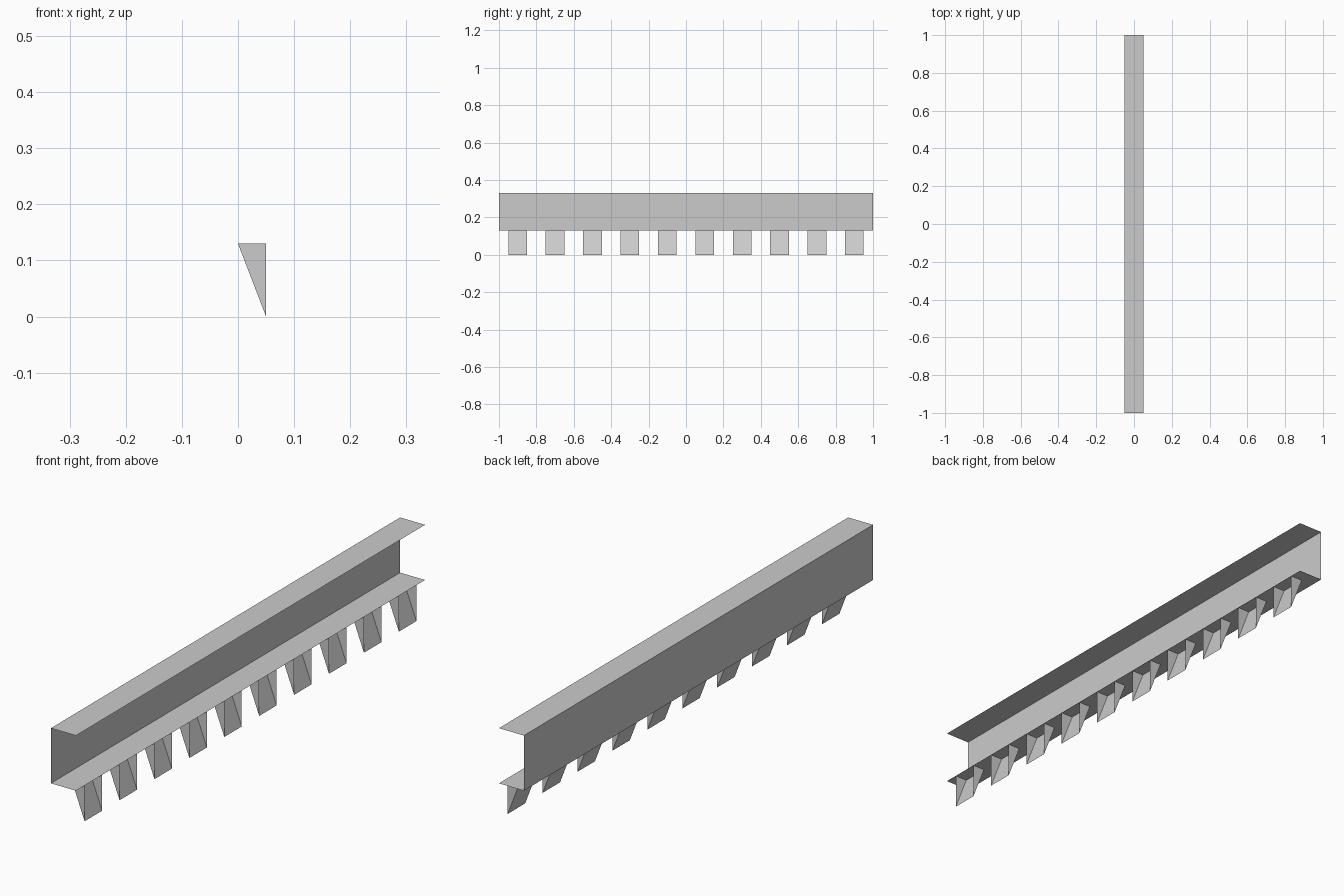
import bpy
import bmesh

cube = bpy.data.objects.get("Cube")
if cube:
    bpy.data.objects.remove(cube, do_unlink=True)

HALF_WIDTH, HALF_LENGTH = 0.05, 1.0
SHELF, TOP = 0.13, 0.33
TEETH, PITCH, TOOTH_HALF = 10, 0.2, 0.05

grey = bpy.data.materials.new("light_grey")
grey.use_nodes = True
colour = (0.6, 0.6, 0.6, 1)
grey.diffuse_color = colour
grey.node_tree.nodes["Principled BSDF"].inputs["Base Color"].default_value = colour


def sheet(name, profile, y0, y1, capped=False):
    """Sweep an open (x, z) profile along y as a thin sheet, with optional end plates."""
    bm = bmesh.new()
    near = [bm.verts.new((x, y0, z)) for x, z in profile]
    far = [bm.verts.new((x, y1, z)) for x, z in profile]
    for i in range(len(profile) - 1):
        bm.faces.new((near[i], near[i + 1], far[i + 1], far[i]))
    if capped:
        # End plates reach out to the shelf edge above the tip
        tip_x = profile[-1][0]
        for row, y in ((near, y0), (far, y1)):
            bm.faces.new(row + [bm.verts.new((tip_x, y, profile[0][1]))])
    bmesh.ops.recalc_face_normals(bm, faces=bm.faces)
    mesh = bpy.data.meshes.new(name)
    bm.to_mesh(mesh)
    bm.free()
    mesh.materials.append(grey)
    obj = bpy.data.objects.new(name, mesh)
    bpy.context.collection.objects.link(obj)
    return obj


# Channel: top flange, upright web and lower shelf, open towards +x
sheet("channel_rail",
      [(HALF_WIDTH, TOP), (-HALF_WIDTH, TOP), (-HALF_WIDTH, SHELF), (HALF_WIDTH, SHELF)],
      -HALF_LENGTH, HALF_LENGTH)

# Row of hollow wedge teeth: sloping back and two triangular sides, open at +x
for i in range(TEETH):
    y = (i - (TEETH - 1) / 2) * PITCH
    sheet(f"tooth_{i + 1}", [(0, SHELF), (HALF_WIDTH, 0)],
          y - TOOTH_HALF, y + TOOTH_HALF, capped=True)
